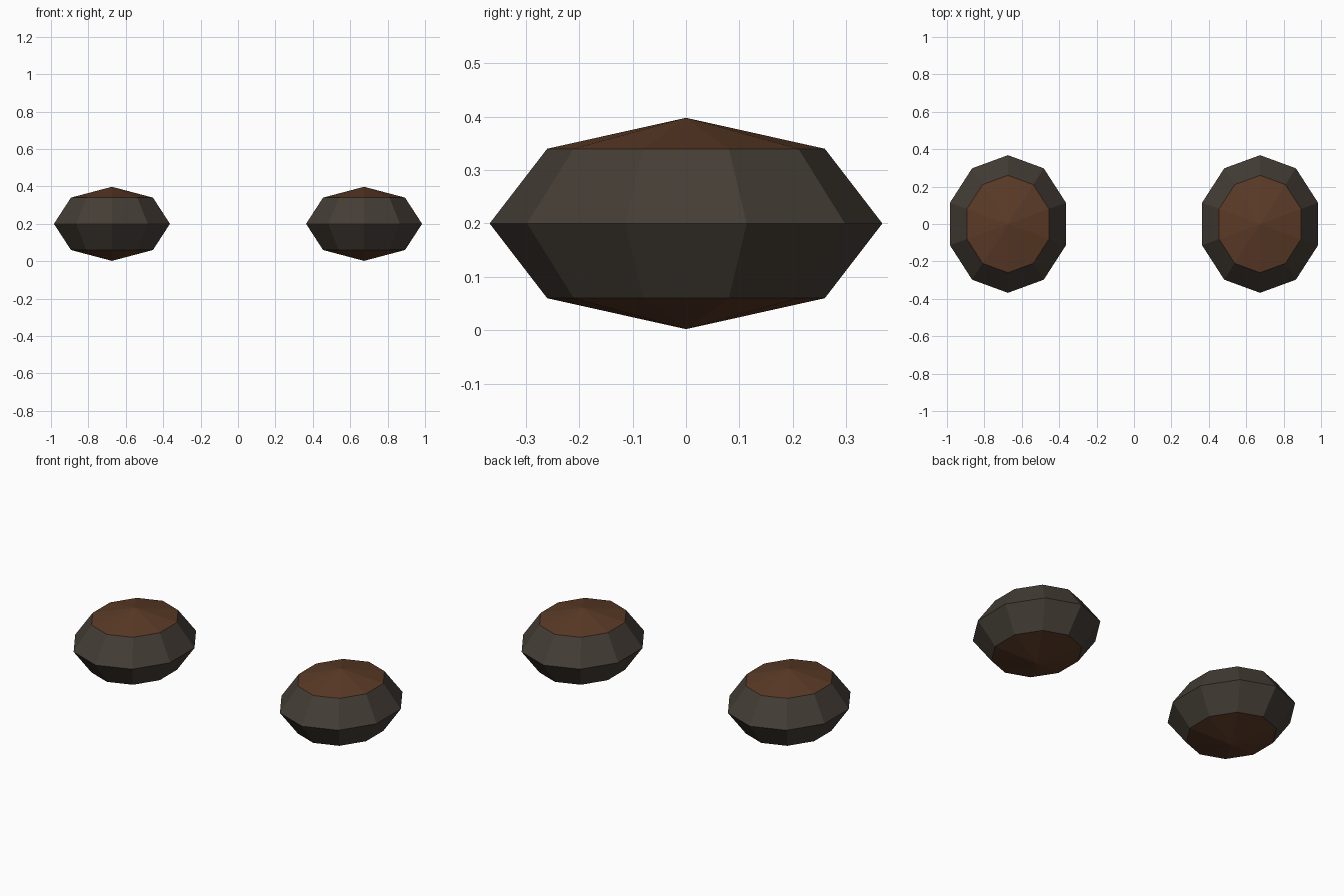
import bpy
import bmesh
from mathutils import Matrix

cube = bpy.data.objects.get("Cube")
if cube:
    bpy.data.objects.remove(cube, do_unlink=True)


def make_material(name, colour):
    mat = bpy.data.materials.new(name)
    mat.use_nodes = True
    mat.diffuse_color = colour
    bsdf = next(n for n in mat.node_tree.nodes if n.type == "BSDF_PRINCIPLED")
    bsdf.inputs["Base Color"].default_value = colour
    return mat


body_mat = make_material("dark grey", (0.058, 0.047, 0.036, 1))
cap_mat = make_material("dark brown", (0.105, 0.043, 0.020, 1))


def make_pod(name, x):
    # Ten-sided, four-band ellipsoid with brown top and bottom caps
    bm = bmesh.new()
    bmesh.ops.create_uvsphere(
        bm, u_segments=10, v_segments=4, radius=1,
        matrix=Matrix.Diagonal((0.326, 0.368, 0.198, 1)))
    for face in bm.faces:
        face.material_index = int(len(face.verts) == 3)
        face.smooth = False
    mesh = bpy.data.meshes.new(name)
    bm.to_mesh(mesh)
    bm.free()
    mesh.materials.append(body_mat)
    mesh.materials.append(cap_mat)
    pod = bpy.data.objects.new(name, mesh)
    pod.location = (x, 0, 0.2)
    bpy.context.collection.objects.link(pod)


# Matching pair
for name, side in (("left_pod", 1), ("right_pod", -1)):
    make_pod(name, side * 0.674)
